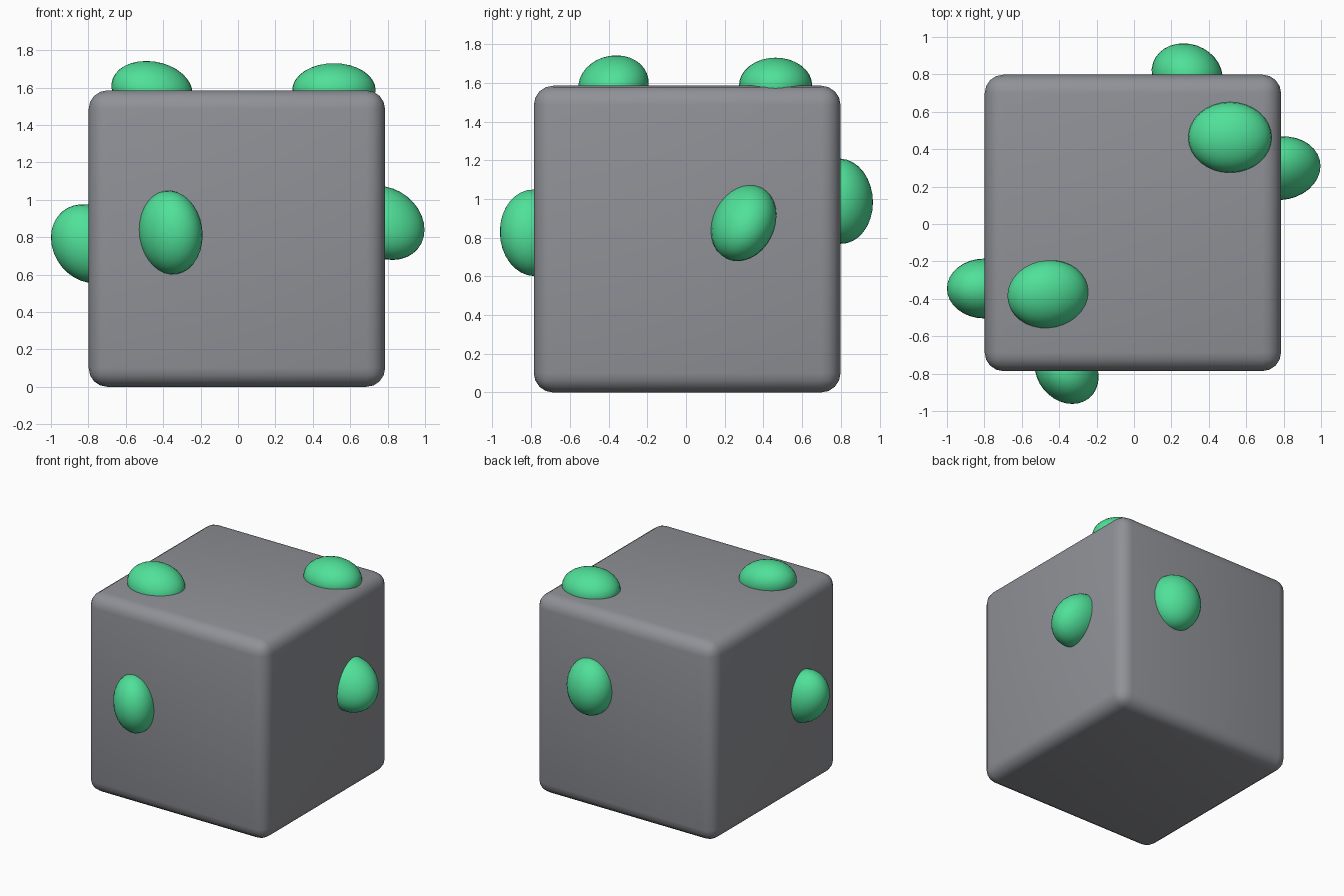
import bpy
import bmesh
from mathutils import Matrix, Vector

if "Cube" in bpy.data.objects:
    bpy.data.objects.remove(bpy.data.objects["Cube"])


def material(name, rgb):
    mat = bpy.data.materials.new(name)
    mat.diffuse_color = (*rgb, 1)
    mat.use_nodes = True
    mat.node_tree.nodes["Principled BSDF"].inputs["Base Color"].default_value = mat.diffuse_color
    return mat


grey = material("stone grey", (0.28, 0.285, 0.31))
green = material("bright green", (0.08, 0.75, 0.32))


def add_object(name, bm, mat):
    mesh = bpy.data.meshes.new(name)
    for face in bm.faces:
        face.smooth = True
    bm.to_mesh(mesh)
    bm.free()
    mesh.materials.append(mat)
    obj = bpy.data.objects.new(name, mesh)
    bpy.context.collection.objects.link(obj)
    return obj


# Rounded block
bm = bmesh.new()
bmesh.ops.create_cube(bm, size=1.585)
bmesh.ops.translate(bm, verts=bm.verts, vec=(-0.006, 0.006, 0.7925))
bmesh.ops.bevel(bm, geom=bm.edges[:], offset=0.1, segments=4, profile=0.5,
                affect='EDGES', clamp_overlap=True)
add_object("rounded_block", bm, grey)


def bump(name, center, normal, u, v, height, half_u, half_v, lean=(0, 0), skew=0):
    """Leaning ellipsoid sunk into a face: u, v span the face, lean shifts its peak."""
    n, u, v = Vector(normal), Vector(u), Vector(v)
    pu, pv = lean
    au = (half_u ** 2 - pu ** 2) ** 0.5
    av = (half_v ** 2 - pv ** 2 - skew ** 2) ** 0.5
    axes = (u * au + v * skew, v * av, n * height + u * pu + v * pv)
    mat = Matrix(axes).transposed().to_4x4()
    mat.translation = center
    bm = bmesh.new()
    bmesh.ops.create_uvsphere(bm, u_segments=32, v_segments=16, radius=1, matrix=mat)
    bmesh.ops.recalc_face_normals(bm, faces=bm.faces)
    add_object(name, bm, green)


X, Y, Z = (1, 0, 0), (0, 1, 0), (0, 0, 1)

# Bumps on the top
bump("top_front_bump", (-0.46, -0.375, 1.59), Z, X, Y, 0.152, 0.217, 0.182, (-0.03, 0.015), 0.012)
bump("top_back_bump", (0.513, 0.463, 1.587), Z, X, Y, 0.143, 0.223, 0.189)

# Bumps on the sides
bump("left_bump", (-0.80, -0.345, 0.765), (-1, 0, 0), Y, Z, 0.20, 0.16, 0.211, (0, 0.033))
bump("right_bump", (0.787, 0.298, 0.876), X, Y, Z, 0.21, 0.17, 0.198, (0.012, -0.036), 0.04)
bump("front_bump", (-0.36, -0.787, 0.825), (0, -1, 0), X, Z, 0.175, 0.171, 0.224, (0.03, 0.005), -0.016)
bump("back_bump", (0.284, 0.798, 0.988), Y, X, Z, 0.168, 0.19, 0.22, (-0.02, -0.005))
